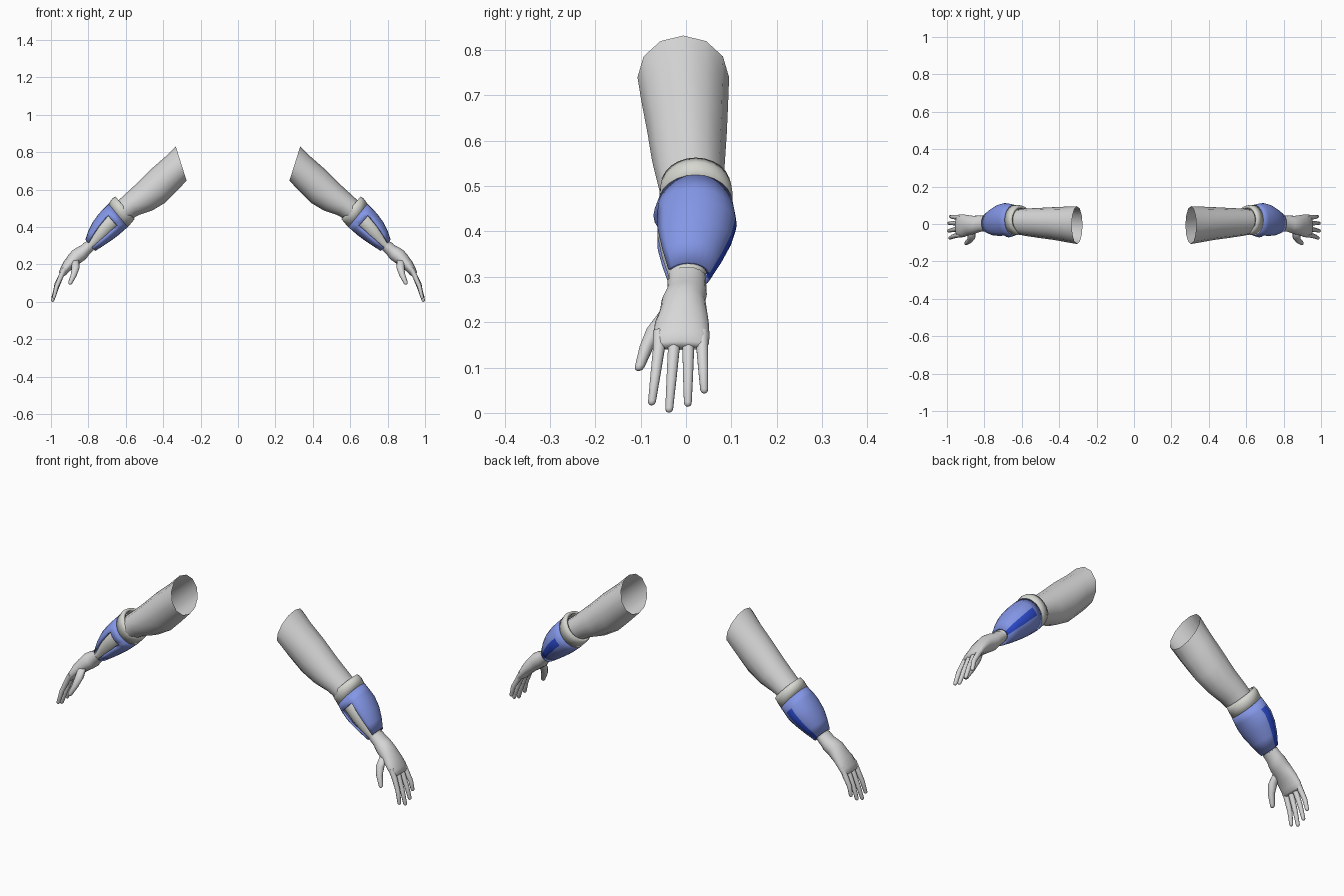
import bpy, bmesh, math
from mathutils import Vector


def material(name, rgb):
    m = bpy.data.materials.new(name)
    m.diffuse_color = (*rgb, 1)
    return m


GREY = material("light_grey", (0.68, 0.68, 0.68))
TRIM = material("warm_grey", (0.68, 0.68, 0.64))
BLUE = material("soft_blue", (0.24, 0.32, 0.83))
DEEP = material("deep_blue", (0.025, 0.07, 0.62))


def loft(name, sections, sides, mats, caps=(True, True), thickness=0, rule=None, angle=40):
    """Skin elliptical rings given as (top x, top z, low x, low z, front y, back y).
    rule(segment, side angle) gives a material slot, or None for a hole."""
    bm = bmesh.new()
    rings = []
    for tx, tz, lx, lz, y0, y1 in sections:
        centre = Vector(((tx + lx) / 2, (y0 + y1) / 2, (tz + lz) / 2))
        up = Vector(((tx - lx) / 2, 0, (tz - lz) / 2))
        side = Vector((0, (y1 - y0) / 2, 0))
        rings.append([bm.verts.new(centre + up * math.cos(a) + side * math.sin(a))
                      for a in (2 * math.pi * i / sides for i in range(sides))])
    holes = []
    for s in range(len(rings) - 1):
        for i in range(sides):
            j = (i + 1) % sides
            f = bm.faces.new((rings[s][i], rings[s][j], rings[s + 1][j], rings[s + 1][i]))
            slot = rule(s, 360 * (i + 0.5) / sides) if rule else 0
            if slot is None:
                holes.append(f)
            else:
                f.material_index = slot
    for use, ring in zip(caps, (rings[0], rings[-1])):
        if use:
            bm.faces.new(ring)
    bmesh.ops.recalc_face_normals(bm, faces=bm.faces[:])
    bmesh.ops.delete(bm, geom=holes, context='FACES')
    mesh = bpy.data.meshes.new(name)
    bm.to_mesh(mesh)
    bm.free()
    ob = bpy.data.objects.new(name, mesh)
    bpy.context.collection.objects.link(ob)
    for m in mats:
        mesh.materials.append(m)
    bpy.ops.object.select_all(action='DESELECT')
    ob.select_set(True)
    bpy.context.view_layer.objects.active = ob
    bpy.ops.object.shade_smooth_by_angle(angle=math.radians(angle))
    if thickness:
        mod = ob.modifiers.new("thickness", 'SOLIDIFY')
        mod.thickness = thickness
        mod.offset = -1
    mod = ob.modifiers.new("other_arm", 'MIRROR')
    mod.use_mirror_merge = False
    return ob


def digit(name, points, radii):
    """Tapered finger along a path, with a rounded tip."""
    pts = [Vector(p) for p in points]
    d = (pts[-1] - pts[-2]).normalized()
    r = radii[-1]
    pts += [pts[-1] + d * r * 0.6, pts[-1] + d * r * 0.9]
    radii = list(radii) + [r * 0.75, r * 0.3]
    sections = []
    for k, (p, r) in enumerate(zip(pts, radii)):
        t = pts[min(k + 1, len(pts) - 1)] - pts[max(k - 1, 0)]
        n = Vector((-t.z, 0, t.x)).normalized() * r
        sections.append((p.x + n.x, p.z + n.z, p.x - n.x, p.z - n.z, p.y - r, p.y + r))
    loft(name, sections, 10, [GREY], angle=70)


# Upper arm, open at the shoulder
loft("upper_arm", [
    (0.333, 0.832, 0.275, 0.648, -0.107, 0.095),
    (0.390, 0.775, 0.325, 0.595, -0.098, 0.093),
    (0.470, 0.705, 0.390, 0.530, -0.085, 0.090),
    (0.550, 0.625, 0.460, 0.488, -0.075, 0.086),
    (0.615, 0.565, 0.530, 0.465, -0.065, 0.083),
    (0.665, 0.520, 0.590, 0.430, -0.055, 0.078),
], 12, [GREY], caps=(False, True), angle=60)

# Forearm seen through the guard's opening
loft("forearm", [
    (0.660, 0.520, 0.590, 0.430, -0.050, 0.075),
    (0.705, 0.480, 0.635, 0.395, -0.062, 0.080),
    (0.755, 0.425, 0.675, 0.355, -0.063, 0.075),
    (0.785, 0.370, 0.720, 0.315, -0.053, 0.060),
    (0.805, 0.328, 0.768, 0.283, -0.040, 0.043),
    (0.828, 0.306, 0.788, 0.260, -0.038, 0.042),
], 16, [TRIM], angle=60)

# Collar at the elbow
loft("elbow_collar", [
    (0.655, 0.563, 0.553, 0.443, -0.055, 0.098),
    (0.672, 0.553, 0.567, 0.425, -0.058, 0.102),
    (0.692, 0.525, 0.590, 0.400, -0.060, 0.102),
], 24, [TRIM], caps=(False, False), thickness=0.014)


# Forearm guard: opening on the front, deep stripe along the back
def guard_rule(segment, a):
    if segment > 0 and abs(a - 270) < 30:
        return None
    return 1 if segment > 0 and abs(a - 90) < 15 else 0


loft("forearm_guard", [
    (0.692, 0.525, 0.590, 0.400, -0.061, 0.103),
    (0.722, 0.495, 0.617, 0.376, -0.072, 0.109),
    (0.745, 0.470, 0.638, 0.358, -0.076, 0.112),
    (0.778, 0.425, 0.664, 0.338, -0.074, 0.102),
    (0.800, 0.380, 0.712, 0.305, -0.062, 0.081),
    (0.816, 0.332, 0.764, 0.272, -0.046, 0.055),
], 24, [BLUE, DEEP], caps=(False, False), thickness=0.01, rule=guard_rule, angle=25)

# Wrist and palm
loft("hand", [
    (0.815, 0.322, 0.772, 0.276, -0.040, 0.044),
    (0.842, 0.300, 0.798, 0.250, -0.041, 0.045),
    (0.862, 0.291, 0.810, 0.232, -0.046, 0.046),
    (0.885, 0.276, 0.828, 0.218, -0.054, 0.043),
    (0.905, 0.252, 0.850, 0.203, -0.057, 0.046),
    (0.930, 0.218, 0.878, 0.183, -0.068, 0.050),
    (0.950, 0.180, 0.908, 0.157, -0.073, 0.052),
    (0.957, 0.158, 0.920, 0.143, -0.072, 0.050),
    (0.954, 0.148, 0.930, 0.139, -0.066, 0.045),
], 16, [GREY], angle=60)

# Fingers: base y, tip y, tip z, tip x
for name, y0, y1, z, x in (
        ("index_finger", -0.060, -0.075, 0.025, 0.984),
        ("middle_finger", -0.027, -0.037, 0.009, 0.991),
        ("ring_finger", 0.005, 0.004, 0.022, 0.989),
        ("little_finger", 0.036, 0.040, 0.051, 0.980)):
    digit(name, [(0.925, y0, 0.180), (0.945, y0, 0.140),
                 (0.970, (y0 + y1) / 2, 0.070 + z * 0.5), (x, y1, z)],
          [0.013, 0.0135, 0.0115, 0.009])

# Thumb
digit("thumb", [(0.870, -0.040, 0.222), (0.868, -0.067, 0.185),
                (0.878, -0.087, 0.145), (0.897, -0.102, 0.102)],
      [0.020, 0.021, 0.016, 0.011])
